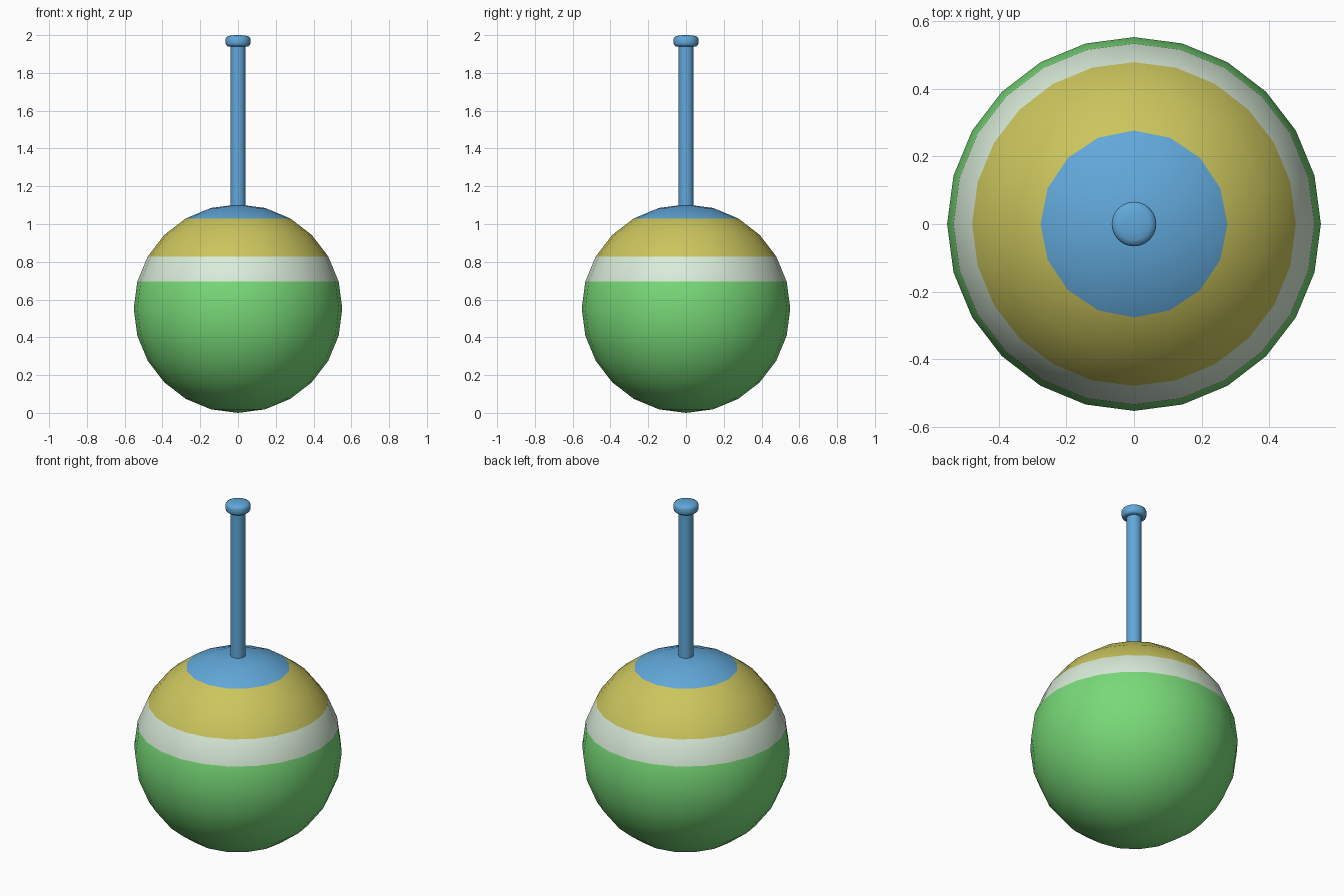
import bpy, bmesh
from math import sin, cos, pi, radians

if "Cube" in bpy.data.objects:
    bpy.data.objects.remove(bpy.data.objects["Cube"])


def material(name, rgb):
    m = bpy.data.materials.new(name)
    m.diffuse_color = (*rgb, 1)
    m.use_nodes = True
    m.node_tree.nodes["Principled BSDF"].inputs["Base Color"].default_value = m.diffuse_color
    return m


BLUE = material("blue", (0.12, 0.39, 0.70))
YELLOW = material("yellow", (0.60, 0.56, 0.11))
WHITE = material("pale", (0.70, 0.84, 0.70))
GREEN = material("green", (0.19, 0.70, 0.19))


def finish(bm, name, mats):
    bmesh.ops.recalc_face_normals(bm, faces=bm.faces)
    mesh = bpy.data.meshes.new(name)
    bm.to_mesh(mesh)
    bm.free()
    for m in mats:
        mesh.materials.append(m)
    ob = bpy.data.objects.new(name, mesh)
    bpy.context.collection.objects.link(ob)
    bpy.context.view_layer.objects.active = ob
    ob.select_set(True)
    bpy.ops.object.shade_smooth_by_angle(angle=radians(40))
    ob.select_set(False)
    return ob


# Striped ball: rings every 15 degrees, with fewer sides towards the poles
R = 0.552
counts = [1, 8, 16, 24, 24, 24, 24, 24, 24, 24, 16, 8, 1]
bm = bmesh.new()
for i, n in enumerate(counts):
    polar = pi * i / 12
    for k in range(n):
        a = 2 * pi * k / n
        bm.verts.new((R * sin(polar) * cos(a), R * sin(polar) * sin(a),
                      R + R * cos(polar)))
bmesh.ops.convex_hull(bm, input=bm.verts[:])
bmesh.ops.recalc_face_normals(bm, faces=bm.faces)

# Colour bands: blue cap, yellow, pale, green below
limits = [R + R * cos(radians(d)) for d in (30, 60, 75)]
for f in bm.faces:
    z = f.calc_center_median().z
    f.material_index = sum(z < limit for limit in limits)
finish(bm, "striped_ball", [BLUE, YELLOW, WHITE, GREEN])

# Stem with a rounded button on top, turned as one profile
profile = [(0, 1.06), (0.04, 1.06), (0.04, 1.94), (0.055, 1.941), (0.063, 1.947),
           (0.066, 1.957), (0.066, 1.980), (0.061, 1.990), (0.048, 1.996),
           (0.025, 1.999), (0, 2.0)]
bm = bmesh.new()
verts = [bm.verts.new((r, 0, z)) for r, z in profile]
edges = [bm.edges.new(p) for p in zip(verts, verts[1:])]
bmesh.ops.spin(bm, geom=verts + edges, cent=(0, 0, 0), axis=(0, 0, 1),
               angle=2 * pi, steps=24)
bmesh.ops.remove_doubles(bm, verts=bm.verts, dist=0.0002)
finish(bm, "stem", [BLUE])
